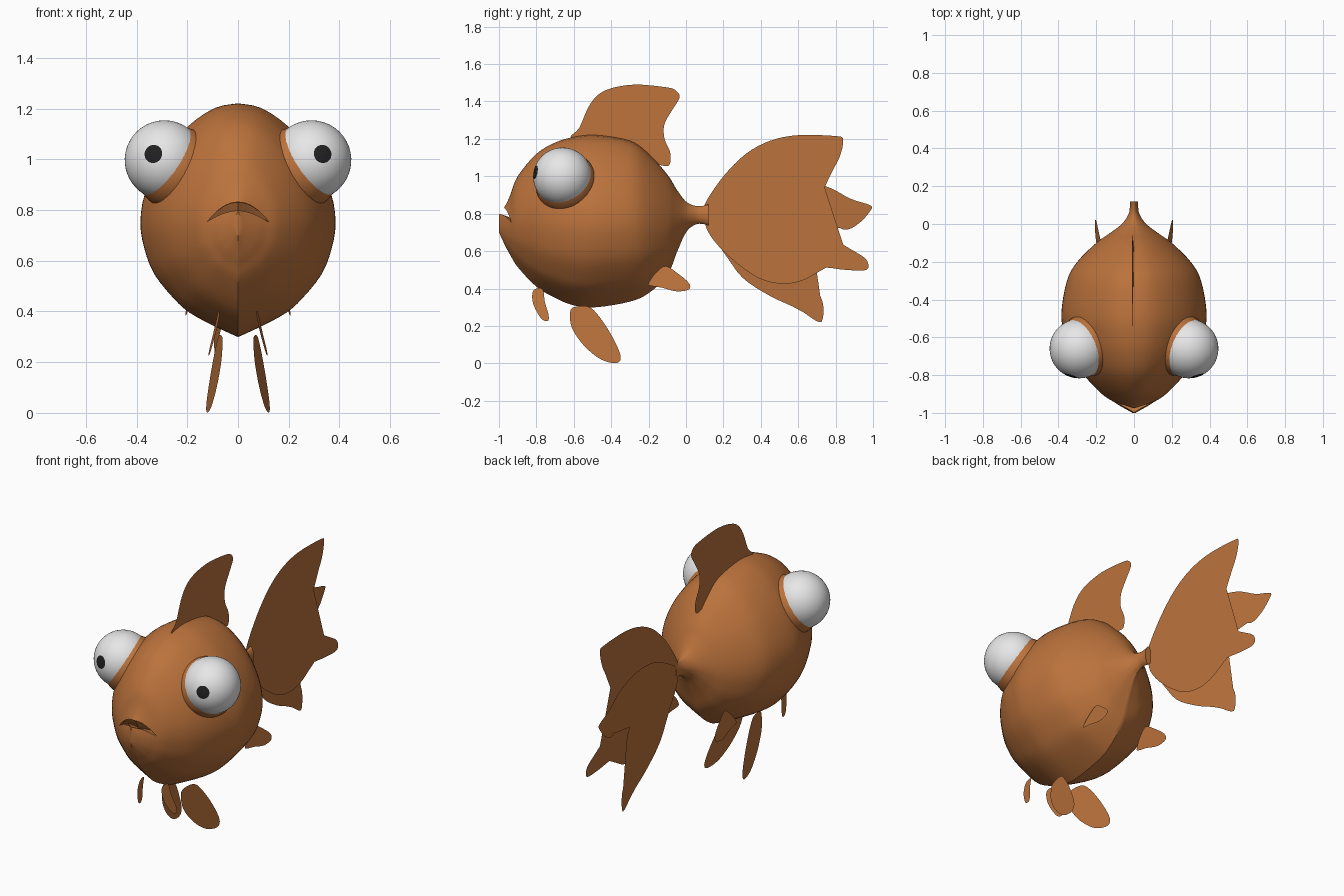
import bpy, bmesh, math
from mathutils import Vector

if "Cube" in bpy.data.objects:
    bpy.data.objects.remove(bpy.data.objects["Cube"])


def material(name, rgb):
    m = bpy.data.materials.new(name)
    m.diffuse_color = (*rgb, 1)
    m.use_nodes = True
    m.node_tree.nodes["Principled BSDF"].inputs["Base Color"].default_value = m.diffuse_color
    return m


ORANGE = material("orange_brown", (0.50, 0.17, 0.045))
WHITE = material("eye_white", (0.80, 0.80, 0.80))
BLACK = material("pupil_black", (0.015, 0.015, 0.015))


def make(name, bm, *mats):
    me = bpy.data.meshes.new(name)
    bm.to_mesh(me)
    bm.free()
    ob = bpy.data.objects.new(name, me)
    bpy.context.collection.objects.link(ob)
    for m in mats:
        me.materials.append(m)
    return ob


def smooth(ob, angle=35):
    bpy.ops.object.select_all(action='DESELECT')
    ob.select_set(True)
    bpy.context.view_layer.objects.active = ob
    bpy.ops.object.shade_smooth_by_angle(angle=math.radians(angle))


def spline(pts, n, closed=False):
    """Catmull-Rom curve through the points."""
    pts = [Vector(p) for p in pts]
    k = len(pts)
    at = (lambda i: pts[i % k]) if closed else (lambda i: pts[max(0, min(k - 1, i))])
    out = []
    for i in range(k if closed else k - 1):
        a, b, c, d = at(i - 1), at(i), at(i + 1), at(i + 2)
        for j in range(n):
            t = j / n
            out.append(0.5 * (2 * b + (c - a) * t + (2 * a - 5 * b + 4 * c - d) * t * t
                              + (3 * b - a - 3 * c + d) * t ** 3))
    if not closed:
        out.append(pts[-1])
    return out


def loft(rings):
    bm = bmesh.new()
    rows = [[bm.verts.new(p) for p in r] for r in rings]
    for a, b in zip(rows, rows[1:]):
        for i in range(len(a)):
            j = (i + 1) % len(a)
            bm.faces.new((a[i], a[j], b[j], b[i]))
    bm.faces.new(rows[0])
    bm.faces.new(rows[-1])
    bmesh.ops.recalc_face_normals(bm, faces=bm.faces)
    return bm


# Body: stations (y, top, bottom, half width) with a keeled cross-section
tops = [(-1.0, .795), (-.965, .845), (-.94, .90), (-.90, 1.0), (-.80, 1.12), (-.70, 1.18),
        (-.60, 1.21), (-.48, 1.22), (-.30, 1.19), (-.20, 1.12), (-.10, 1.01),
        (-.05, .93), (0, .865), (.05, .842), (.09, .842), (.12, .85)]
bots = [.70, .625, .58, .515, .41, .35, .31, .30, .33, .375, .47, .59, .70, .742, .745, .738]
wide = [.008, .07, .11, .17, .265, .325, .362, .385, .355, .30, .20, .13, .065, .03, .022, .022]
stations = spline([(y, z, b, w) for (y, z), b, w in zip(tops, bots, wide)], 4)
half = spline([(0, 1), (.24, .98), (.52, .90), (.78, .77), (.95, .62), (1, .49),
               (.96, .38), (.86, .27), (.66, .165), (.50, .105), (.26, .05), (0, 0)], 3)
section = [tuple(p) for p in half] + [(-p.x, p.y) for p in half[-2:0:-1]]
body = make("body", loft([[(s[3] * u, s[0], s[2] + (s[1] - s[2]) * v) for u, v in section]
                          for s in stations]), ORANGE)

# Mouth: a curved wedge cut into the snout
rings = []
for i in range(17):
    x = -.12 + .015 * i
    q = min(1, abs(x) / .12)
    h = 1 - .97 * q * q
    y, z = -.965 + .06 * q, .805 - .05 * q * q
    rings.append([(x, y + .035 * h, z - .035 * h), (x, y - .06, z + .005 * h),
                  (x, y - .06, z + .028 * h), (x, y, z + .026 * h)])
cutter = make("mouth_cutter", loft(rings), ORANGE)
cutter.hide_render = True
mod = body.modifiers.new("mouth", 'BOOLEAN')
mod.operation = 'DIFFERENCE'
mod.solver = 'EXACT'
mod.object = cutter
bpy.context.view_layer.objects.active = body
bpy.ops.object.modifier_apply(modifier="mouth")
bpy.data.objects.remove(cutter)
smooth(body)

# Eyes: white balls with a dark cap, each sitting in a bulging socket
for side, label in ((1, "right"), (-1, "left")):
    centre = Vector((side * .29, -.66, .997))
    look = Vector((side * .045, -.148, .025))
    bm = bmesh.new()
    bmesh.ops.create_uvsphere(bm, u_segments=40, v_segments=27, radius=.157)
    for f in bm.faces:
        f.material_index = int(f.calc_center_median().z > .157 * math.cos(math.radians(13.4)))
    bm.transform(look.to_track_quat('Z', 'Y').to_matrix().to_4x4())
    bmesh.ops.translate(bm, verts=bm.verts, vec=centre)
    smooth(make(label + "_eye", bm, WHITE, BLACK))

    out = Vector((side * .78, -.32, .53)).normalized()
    bm = bmesh.new()
    bmesh.ops.create_uvsphere(bm, u_segments=40, v_segments=24, radius=.167)
    bmesh.ops.translate(bm, verts=bm.verts, vec=centre - out * .065)
    smooth(make(label + "_eye_socket", bm, ORANGE))


def fin(name, outline, place):
    """Thin sheet from a smooth (y, z) outline; place gives x."""
    bm = bmesh.new()
    f = bm.faces.new([bm.verts.new((place(p.x, p.y), p.x, p.y)) for p in spline(outline, 4, True)])
    bmesh.ops.triangulate(bm, faces=[f])
    return make(name, bm, ORANGE)


# Dorsal fin
fin("dorsal_fin",
    [(-.61, 1.20), (-.57, 1.26), (-.51, 1.39), (-.43, 1.46), (-.28, 1.49), (-.10, 1.475),
     (-.05, 1.455), (-.035, 1.42), (-.07, 1.36), (-.115, 1.28), (-.115, 1.20), (-.085, 1.13),
     (-.085, 1.07), (-.11, 1.055), (-.20, 1.08), (-.40, 1.16)],
    lambda y, z: -.004 - .02 * (z - 1.2))

# Tail: two forked sheets spreading from the stem
fin("tail_fin_outer",
    [(.10, .80), (.105, .86), (.20, 1.0), (.32, 1.12), (.45, 1.19), (.60, 1.22), (.80, 1.215),
     (.84, 1.195), (.82, 1.10), (.76, .99), (.72, .90), (.65, .855), (.52, .84), (.46, .80),
     (.50, .78), (.62, .80), (.70, .785), (.79, .68), (.86, .62), (.96, .56), (.965, .50),
     (.85, .50), (.72, .51), (.64, .45), (.52, .425), (.38, .46), (.22, .58), (.12, .70)],
    lambda y, z: -.015 - .015 * (y - .12))
fin("tail_fin_inner",
    [(.10, .78), (.14, .84), (.35, .95), (.55, .98), (.74, .95), (.88, .88), (.985, .845),
     (.985, .815), (.92, .745), (.84, .715), (.74, .79), (.62, .81), (.51, .78), (.60, .74),
     (.68, .62), (.67, .47), (.73, .33), (.73, .235), (.70, .225), (.60, .29), (.45, .36),
     (.30, .46), (.20, .60), (.12, .70)],
    lambda y, z: -.02 - .12 * (y - .12))

# Paired belly fins
large = [(-.62, .27), (-.60, .30), (-.53, .305), (-.48, .27), (-.41, .17), (-.355, .06),
         (-.355, .01), (-.40, .003), (-.47, .03), (-.55, .10), (-.61, .19)]
small = [(-.82, .38), (-.80, .40), (-.765, .395), (-.755, .33), (-.735, .26), (-.738, .228),
         (-.77, .235), (-.80, .28), (-.82, .33)]
rear = [(-.20, .43), (-.16, .485), (-.11, .52), (-.05, .485), (.015, .43), (.015, .395),
        (-.05, .385), (-.13, .405), (-.19, .415)]
for s, label in ((1, "right"), (-1, "left")):
    fin(label + "_large_belly_fin", large,
        lambda y, z: s * (.06 + .20 * (.3 - z) + .18 * (.5 + y - .75 * (.15 - z))))
    fin(label + "_small_belly_fin", small,
        lambda y, z: s * (.08 + .20 * (.38 - z) + .15 * (y + .78)))
    fin(label + "_rear_fin", rear,
        lambda y, z: s * (.195 + .06 * (y + .1) - .2 * (z - .42)))
